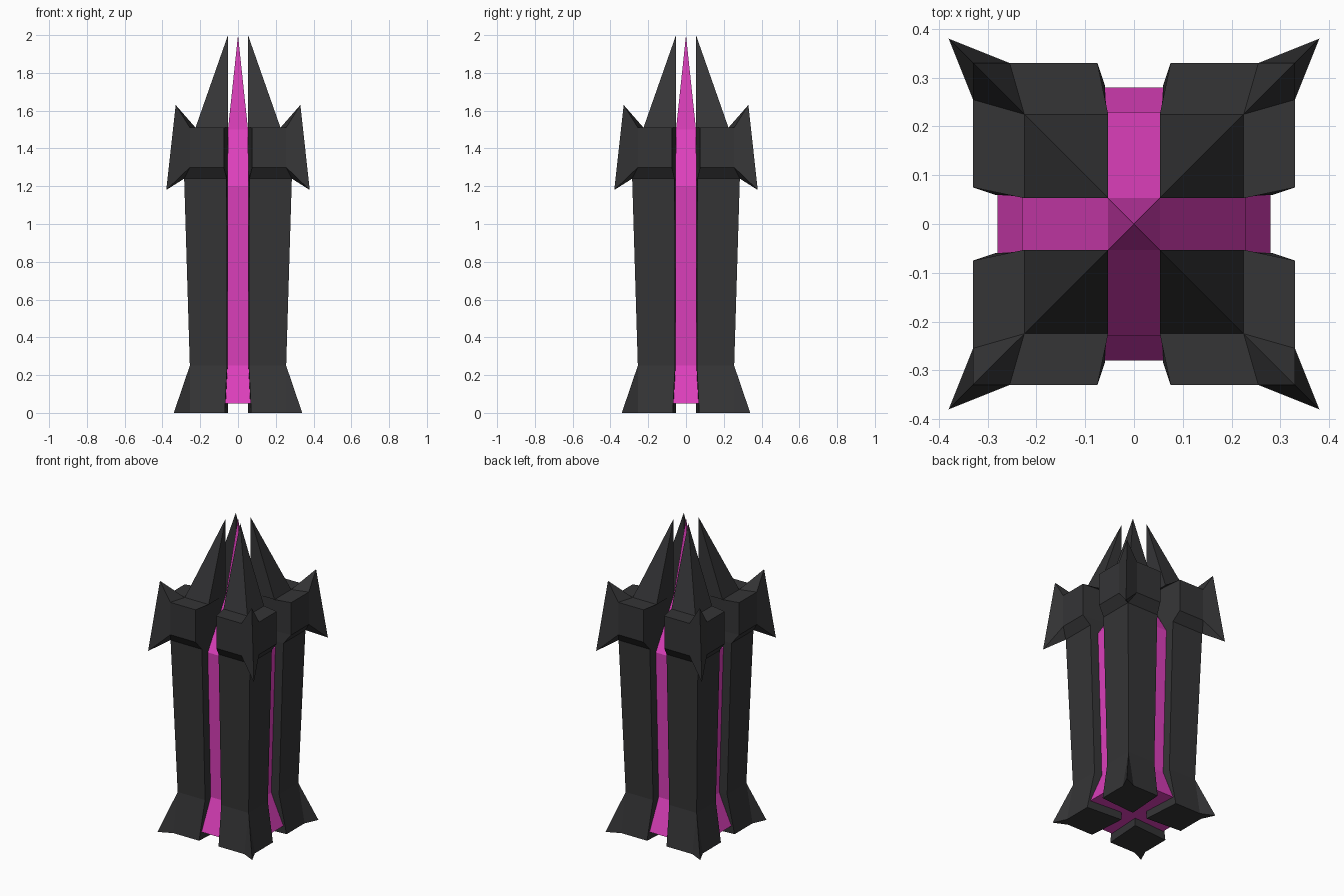
import bpy, bmesh

if "Cube" in bpy.data.objects:
    bpy.data.objects.remove(bpy.data.objects["Cube"])


def loft(name, rings, color):
    """Skin equal-length rings; coincident points collapse into tips and corners."""
    bm = bmesh.new()
    loops = [[bm.verts.new(p) for p in ring] for ring in rings]
    n = len(rings[0])
    for lo, hi in zip(loops, loops[1:]):
        for i in range(n):
            j = (i + 1) % n
            bm.faces.new((lo[i], lo[j], hi[j], hi[i]))
    bm.faces.new(loops[0][::-1])
    bmesh.ops.remove_doubles(bm, verts=bm.verts[:], dist=0.0005)
    bmesh.ops.recalc_face_normals(bm, faces=bm.faces[:])
    me = bpy.data.meshes.new(name)
    bm.to_mesh(me)
    bm.free()
    mat = bpy.data.materials.new(name + "_color")
    mat.diffuse_color = color
    mat.use_nodes = True
    mat.node_tree.nodes["Principled BSDF"].inputs["Base Color"].default_value = mat.diffuse_color
    me.materials.append(mat)
    ob = bpy.data.objects.new(name, me)
    bpy.context.collection.objects.link(ob)
    return ob


def corner_ring(z, a, a2, b, c, d, zd):
    """Hexagonal pillar section: inner corner a, side b, pulled outer corner d."""
    return [(a, a, z), (b, a2, z), (b, c, z), (d, d, zd), (c, b, z), (a2, b, z)]


def cross_ring(z, r, w, v):
    """Plus-shaped section: arm reach r, arm tip half width w, inner half width v."""
    pts = []
    for cx, sx in ((1, 0), (0, 1), (-1, 0), (0, -1)):
        for x, y in ((r, -w), (r, w), (v, v)):
            pts.append((cx * x - sx * y, sx * x + cx * y, z))
    return pts


# corner pillar: flared foot, shaft, spiked head, leaning spire
I = 0.053
pillar = loft("corner_pillars", [
    corner_ring(0.00, I, 0.07, 0.30, 0.255, 0.34, 0.00),
    corner_ring(0.25, I, 0.058, 0.255, 0.255, 0.255, 0.25),
    corner_ring(1.24, I, 0.06, 0.285, 0.285, 0.285, 1.24),
    corner_ring(1.30, I, 0.075, 0.33, 0.255, 0.38, 1.18),
    corner_ring(1.51, I, 0.075, 0.33, 0.255, 0.33, 1.63),
    corner_ring(1.51, I, I, 0.225, 0.225, 0.225, 1.51),
    corner_ring(2.00, I, I, I, I, I, 2.00),
], (0.035, 0.035, 0.037, 1))
mirror = pillar.modifiers.new("four_corners", 'MIRROR')
mirror.use_axis = (True, True, False)
mirror.use_mirror_merge = False

# glowing cross-shaped core ending in a pointed spire
loft("crystal_core", [
    cross_ring(0.05, 0.28, 0.066, I),
    cross_ring(0.25, 0.20, 0.056, I),
    cross_ring(1.20, 0.23, 0.056, I),
    cross_ring(1.50, I, I, I),
    cross_ring(2.00, 0, 0, 0),
], (0.72, 0.05, 0.50, 1))
